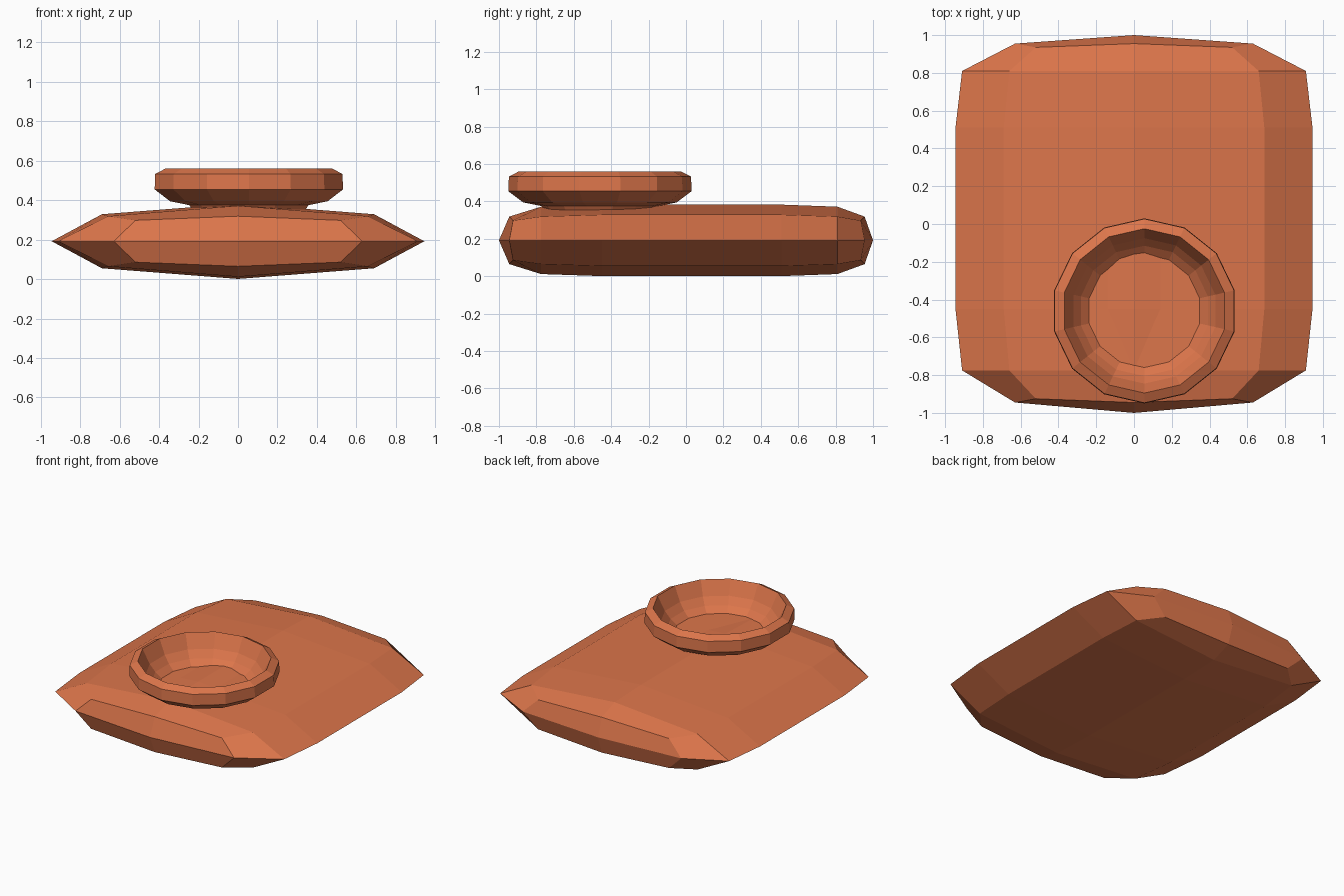
import bpy
import bmesh
from math import sin, cos, pi

if "Cube" in bpy.data.objects:
    bpy.data.objects.remove(bpy.data.objects["Cube"])

clay = bpy.data.materials.new("terracotta")
clay.diffuse_color = (0.72, 0.18, 0.07, 1)
clay.use_nodes = True
clay.node_tree.nodes["Principled BSDF"].inputs["Base Color"].default_value = clay.diffuse_color


def add_object(name, bm, location):
    mesh = bpy.data.meshes.new(name)
    bm.to_mesh(mesh)
    bm.free()
    mesh.materials.append(clay)
    obj = bpy.data.objects.new(name, mesh)
    obj.location = location
    bpy.context.collection.objects.link(obj)
    return obj


# Cushion: upper right quarter, rows run back to front, columns centre to rim
def end_rows(s, tip, rim, inner, shoulder, flat):
    """Rows from the pointed end inwards; s is +1 for back, -1 for front."""
    return [
        [(0, s * tip, 0), (0.63, s * rim, 0), (0.63, s * rim, 0)],
        [(0, s * rim, 0.127), (0.52, s * inner, 0.106), (0.63, s * rim, 0)],
        [(0, s * shoulder, 0.18), (0.66, s * shoulder, 0.127), (0.91, s * shoulder, 0)],
        [(0, s * flat, 0.191), (0.69, s * flat, 0.137), (0.945, s * flat, 0)],
    ]


rows = end_rows(1, 1.0, 0.955, 0.935, 0.81, 0.51)
rows += end_rows(-1, 1.0, 0.945, 0.925, 0.775, 0.45)[::-1]
bm = bmesh.new()
grid = [[bm.verts.new(p) for p in row] for row in rows]
for a, b in zip(grid, grid[1:]):
    for j in range(2):
        bm.faces.new((a[j], b[j], b[j + 1], a[j + 1]))
bmesh.ops.remove_doubles(bm, verts=bm.verts[:], dist=0.0001)
cushion = add_object("cushion", bm, (0, 0, 0.192))
mirror = cushion.modifiers.new("mirror", 'MIRROR')
mirror.use_axis = (True, False, True)
mirror.use_clip = True

# Bowl: lathed 14-sided profile from underside, over the lip, to the inner floor
SIDES = 14
profile = [(0.29, 0.345), (0.31, 0.375), (0.41, 0.395), (0.49, 0.455),
           (0.487, 0.533), (0.435, 0.56), (0.385, 0.46), (0.345, 0.41), (0.30, 0.372)]
bm = bmesh.new()
rings = []
for r, z in profile:
    rings.append([bm.verts.new((r * sin(2 * pi * k / SIDES), r * cos(2 * pi * k / SIDES), z))
                  for k in range(SIDES)])
for a, b in zip(rings, rings[1:]):
    for k in range(SIDES):
        n = (k + 1) % SIDES
        bm.faces.new((a[k], a[n], b[n], b[k]))
bm.faces.new(rings[0])
bm.faces.new(rings[-1])
bmesh.ops.recalc_face_normals(bm, faces=bm.faces[:])
add_object("bowl", bm, (0.055, -0.46, 0))
